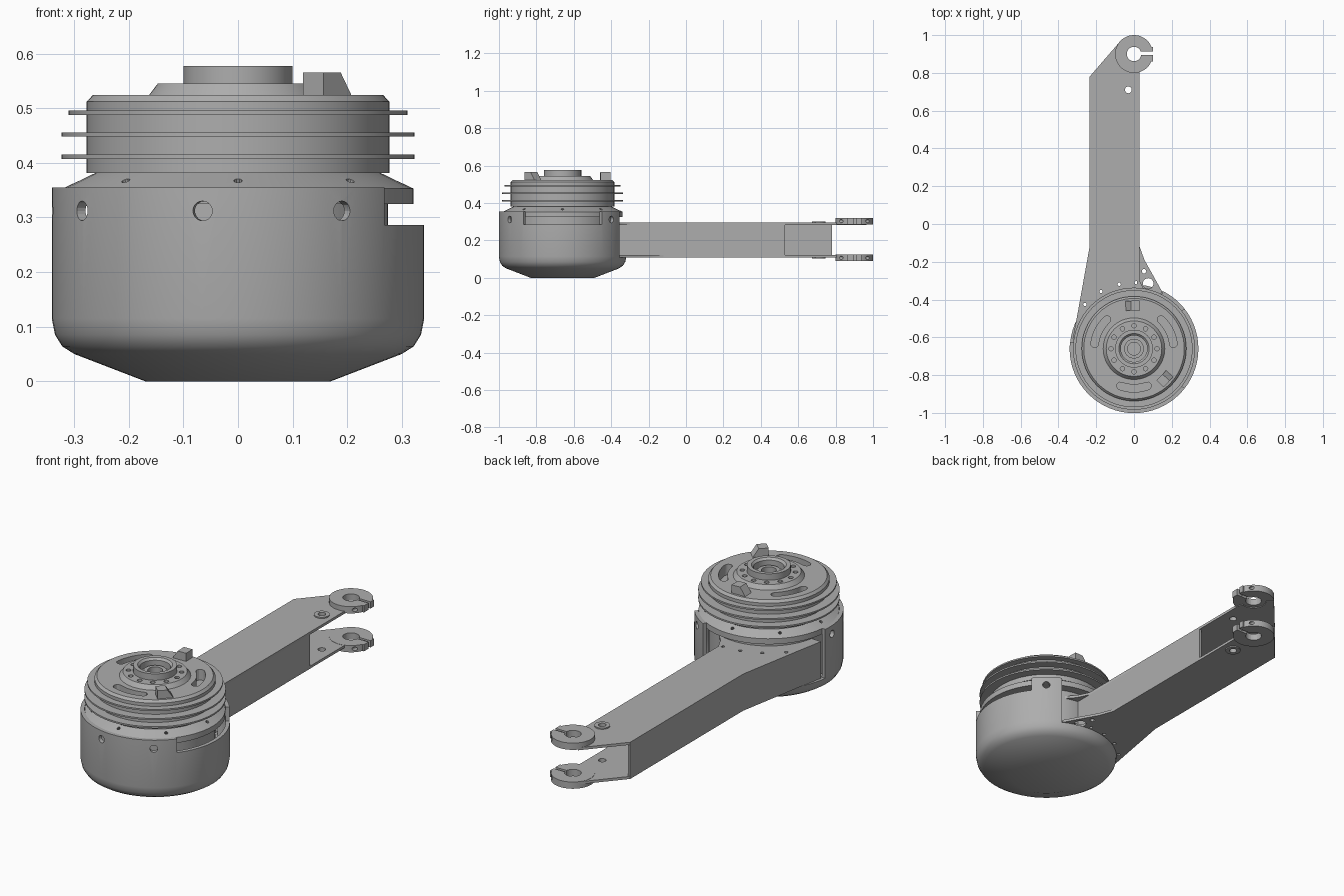
import bpy, bmesh
from math import sin, cos, pi, radians
from mathutils import Matrix

if "Cube" in bpy.data.objects:
    bpy.data.objects.remove(bpy.data.objects["Cube"])

grey = bpy.data.materials.new("machined grey")
grey.use_nodes = True
tone = (0.42, 0.42, 0.42, 1)
grey.diffuse_color = tone
grey.node_tree.nodes["Principled BSDF"].inputs["Base Color"].default_value = tone

CY = -0.66                      # drum axis position along y
RING_Y = 0.9                    # clevis axis position along y


def finish(name, bm, smooth=True):
    bmesh.ops.recalc_face_normals(bm, faces=bm.faces[:])
    me = bpy.data.meshes.new(name)
    bm.to_mesh(me)
    bm.free()
    me.materials.append(grey)
    ob = bpy.data.objects.new(name, me)
    bpy.context.collection.objects.link(ob)
    if smooth:
        activate(ob)
        bpy.ops.object.shade_smooth_by_angle(angle=radians(30))
    return ob


def activate(ob):
    bpy.ops.object.select_all(action='DESELECT')
    ob.select_set(True)
    bpy.context.view_layer.objects.active = ob


def polar(r, deg, cy=CY):
    return (r * cos(radians(deg)), cy + r * sin(radians(deg)))


def arc(r, a, b, n, cy=CY):
    return [polar(r, a + (b - a) * i / n, cy) for i in range(n + 1)]


def revolve(name, profile, closed=False, n=64):
    """Turn an (r, z) profile about the drum axis."""
    bm = bmesh.new()
    vs = [bm.verts.new((r, CY, z)) for r, z in profile]
    pairs = list(zip(vs, vs[1:])) + ([(vs[-1], vs[0])] if closed else [])
    edges = [bm.edges.new(p) for p in pairs]
    bmesh.ops.spin(bm, geom=vs + edges, cent=(0, CY, 0), axis=(0, 0, 1),
                   angle=2 * pi, steps=n)
    bmesh.ops.remove_doubles(bm, verts=bm.verts[:], dist=1e-5)
    return finish(name, bm)


def add_prism(bm, outline, z0, z1):
    face = bm.faces.new([bm.verts.new((x, y, z0)) for x, y in outline])
    new = bmesh.ops.extrude_face_region(bm, geom=[face])["geom"]
    for v in new:
        if isinstance(v, bmesh.types.BMVert):
            v.co.z = z1


def prism(name, outline, z0, z1):
    bm = bmesh.new()
    add_prism(bm, outline, z0, z1)
    return finish(name, bm)


def add_cyl(bm, r, depth, matrix, n=20):
    bmesh.ops.create_cone(bm, cap_ends=True, segments=n, radius1=r, radius2=r,
                          depth=depth, matrix=matrix)


def cut(ob, bm, op='DIFFERENCE'):
    """Apply a boolean with the given geometry and drop the tool."""
    tool = finish("cutter", bm, False)
    mod = ob.modifiers.new("cut", 'BOOLEAN')
    mod.operation, mod.object, mod.solver = op, tool, 'EXACT'
    activate(ob)
    bpy.ops.object.modifier_apply(modifier=mod.name)
    bpy.data.objects.remove(tool)
    bpy.ops.object.shade_smooth_by_angle(angle=radians(30))


def sector(a, b, r0, r1):
    return arc(r0, a, b, 24) + arc(r1, b, a, 24)


def kidney(mid, half, r, w):
    """Curved slot outline with round ends."""
    pts = arc(r + w, mid - half, mid + half, 12)
    for end, start in ((mid + half, mid + half), (mid - half, mid - half + 180)):
        cx, cy = polar(r, end)
        pts += [(cx + w * cos(radians(start + t)), cy + w * sin(radians(start + t)))
                for t in (30, 60, 90, 120, 150)]
        if end > mid:
            pts += arc(r - w, mid + half, mid - half, 12)
    return pts


# Drum cup, with a side window, an opening for the arm and radial screw holes
cup = revolve("drum_cup", [
    (0, 0), (0.17, 0), (0.30, 0.05), (0.322, 0.064), (0.335, 0.085), (0.341, 0.115),
    (0.341, 0.355), (0.322, 0.355), (0.322, 0.12), (0.30, 0.08), (0, 0.08)])
bm = bmesh.new()
add_prism(bm, sector(-38, 38, 0.29, 0.4), 0.286, 0.4)
add_prism(bm, sector(63, 174, 0.29, 0.4), 0.108, 0.4)
for deg in (50, 183, 213, 259, 304):
    x, y = polar(0.335, deg)
    m = (Matrix.Translation((x, y, 0.312)) @ Matrix.Rotation(radians(deg), 4, 'Z')
         @ Matrix.Rotation(pi / 2, 4, 'Y'))
    add_cyl(bm, 0.018, 0.06, m)
cut(cup, bm)

# Motor body with flange, stepped top and bored hub
motor = revolve("motor_body", [
    (0, 0.09), (0.275, 0.09), (0.275, 0.325), (0.321, 0.325), (0.321, 0.353),
    (0.262, 0.381), (0.277, 0.381), (0.277, 0.512), (0.266, 0.524), (0.163, 0.524),
    (0.147, 0.545), (0.1, 0.545), (0.1, 0.577), (0.08, 0.577), (0.07, 0.567),
    (0.07, 0.535), (0.052, 0.535), (0.052, 0.55), (0.034, 0.55), (0.034, 0.5), (0, 0.5)])
bm = bmesh.new()
for deg in (27, 153, 270):
    add_prism(bm, kidney(deg, 20, 0.21, 0.02), 0.47, 0.6)
for i in range(12):
    x, y = polar(0.122, 30 * i)
    add_cyl(bm, 0.012, 0.06, Matrix.Translation((x, y, 0.55)), 12)
for i in range(8):
    x, y = polar(0.292, 45 * i)
    add_cyl(bm, 0.008, 0.06, Matrix.Translation((x, y, 0.37))
            @ Matrix.Rotation(radians(45 * i), 4, 'Z') @ Matrix.Rotation(0.45, 4, 'Y'), 10)
cut(motor, bm)

# Cooling fins
for i, (r, z) in enumerate(((0.323, 0.407), (0.323, 0.448), (0.31, 0.488))):
    revolve(f"cooling_fin_{i + 1}", [(0.27, z), (r, z), (r, z + 0.008), (0.27, z + 0.008)], True)

# Wedge lugs on the top face, sloping along the rim
for i, deg in enumerate((92, -44)):
    bm = bmesh.new()
    add_prism(bm, [(-0.038, 0), (0.04, 0), (0.008, 0.047), (-0.038, 0.047)], -0.026, 0.026)
    x, y = polar(0.228, deg)
    bm.transform(Matrix.Translation((x, y, 0.518)) @ Matrix.Rotation(radians(deg + 90), 4, 'Z')
                 @ Matrix.Rotation(pi / 2, 4, 'X'))
    finish(f"wedge_lug_{i + 1}", bm, False)

# Hollow arm: flared outer wall, straight inner wall, top and bottom plates
outer = [(-0.235, 0.78), (-0.235, -0.12), (-0.298, -0.47), (-0.325, -0.61)]
T = 0.013
prism("arm_outer_wall", outer + [(x + T, y) for x, y in reversed(outer)], 0.11, 0.295)
prism("arm_inner_wall", [(0.03 - T, 0.53), (0.03 - T, -0.42), (0.03, -0.42), (0.03, 0.53)],
      0.11, 0.295)
tip = [(0.03, 0.82), (0, RING_Y), (-0.075, 0.965)]
sides = {"top": [(0.06, -0.36), (0.03, -0.3)],
         "bottom": [(0.15, -0.36), (0.1, -0.27), (0.055, -0.19), (0.03, -0.12)]}
for side, z0, ring_z, boss_z in (("top", 0.282, 0.286, 0.292), ("bottom", 0.11, 0.09, 0.104)):
    shape = outer + arc(0.268, 170, 66, 16) + sides[side] + tip
    plate = prism(f"arm_{side}_plate", shape, z0, z0 + T)
    boss = bmesh.new()
    add_cyl(boss, 0.036, 0.009, Matrix.Translation((-0.03, 0.71, boss_z + 0.0045)), 32)
    cut(plate, boss, 'UNION')
    bm = bmesh.new()
    add_cyl(bm, 0.018, 0.1, Matrix.Translation((-0.03, 0.71, z0)))
    add_cyl(bm, 0.06, 0.1, Matrix.Translation((0, RING_Y, z0)), 32)
    for deg in (88, 103, 120, 138):
        x, y = polar(0.35, deg)
        add_cyl(bm, 0.009, 0.1, Matrix.Translation((x, y, z0)), 12)
    if side == "bottom":
        add_cyl(bm, 0.028, 0.1, Matrix.Translation((0.075, -0.315, z0)))
        add_cyl(bm, 0.012, 0.1, Matrix.Translation((0.053, -0.25, z0)), 12)
    cut(plate, bm)

    # Split clamp ring at the fork end
    ring = prism(f"{side}_clamp_ring", arc(0.1, 0, 354, 59, RING_Y), ring_z, ring_z + 0.034)
    bm = bmesh.new()
    add_prism(bm, [(0.04, 0.86), (0.1, 0.86), (0.1, 0.938), (0.04, 0.938)],
              ring_z, ring_z + 0.034)
    cut(ring, bm, 'UNION')
    bm = bmesh.new()
    add_cyl(bm, 0.038, 0.1, Matrix.Translation((0, RING_Y, ring_z)), 32)
    cut(ring, bm)
    bm = bmesh.new()
    add_prism(bm, [(0.02, 0.896), (0.12, 0.896), (0.12, 0.912), (0.02, 0.912)],
              ring_z - 0.02, ring_z + 0.06)
    cut(ring, bm)
    bm = bmesh.new()
    add_cyl(bm, 0.009, 0.2, Matrix.Translation((0.07, RING_Y, ring_z + 0.017))
            @ Matrix.Rotation(pi / 2, 4, 'X'), 16)
    cut(ring, bm)
